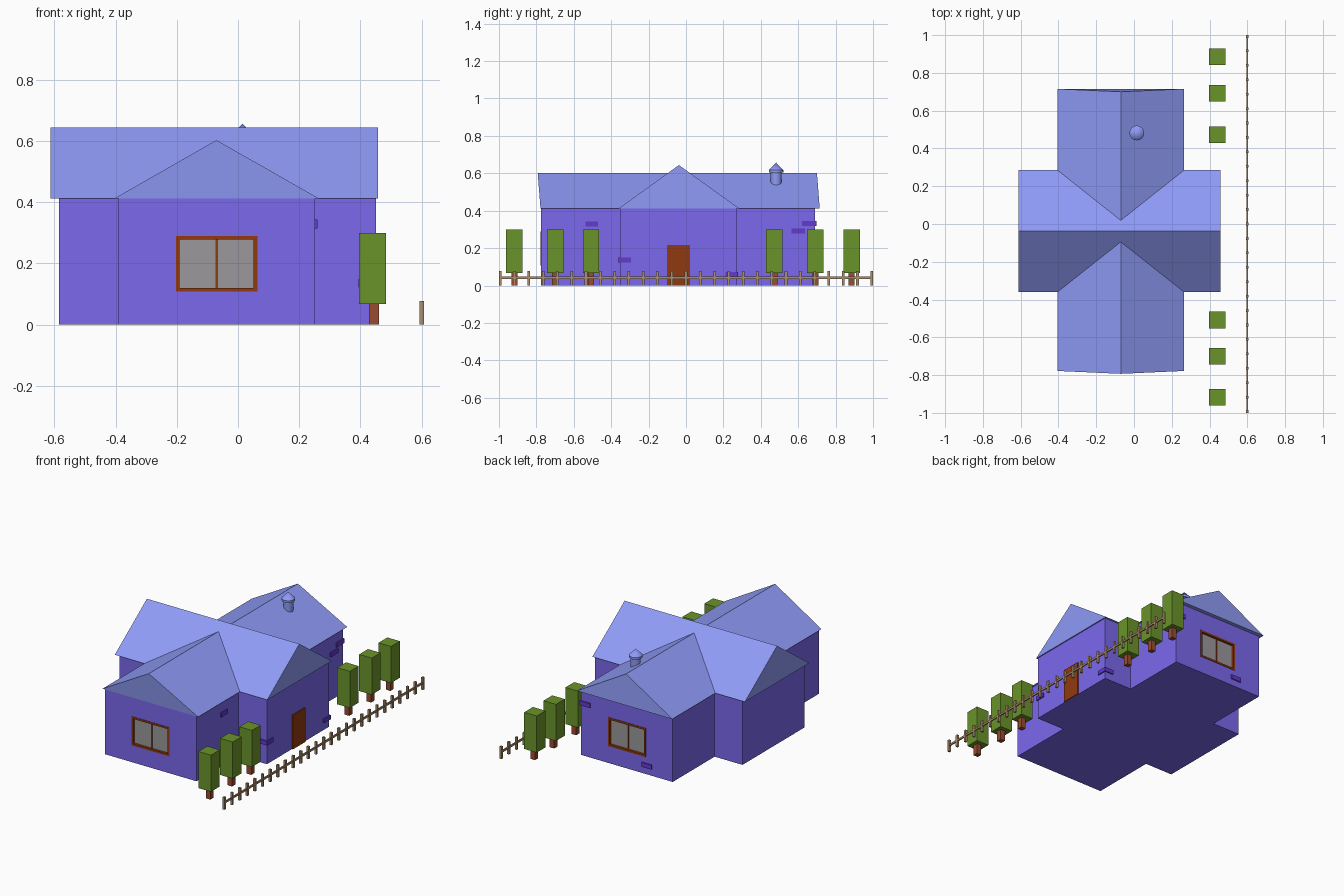
import bpy, bmesh
from mathutils import Matrix

if "Cube" in bpy.data.objects:
    bpy.data.objects.remove(bpy.data.objects["Cube"])


def material(name, r, g, b):
    m = bpy.data.materials.new(name)
    lin = [(c / 255 / 12.92) if c < 11 else ((c / 255 + 0.055) / 1.055) ** 2.4 for c in (r, g, b)]
    m.diffuse_color = (*lin, 1)
    m.use_nodes = True
    m.node_tree.nodes["Principled BSDF"].inputs["Base Color"].default_value = m.diffuse_color
    return m


WALL = material("wall_purple", 123, 104, 238)
ROOF = material("roof_blue", 143, 155, 247)
BRICK = material("brick_violet", 100, 58, 205)
WOOD = material("door_brown", 145, 58, 16)
GLASS = material("glass_grey", 155, 152, 155)
LEAF = material("leaf_green", 107, 148, 42)
TRUNK = material("trunk_brown", 152, 76, 48)
FENCE = material("fence_tan", 172, 142, 108)


def finish(name, bm, mat):
    bmesh.ops.recalc_face_normals(bm, faces=bm.faces)
    me = bpy.data.meshes.new(name)
    bm.to_mesh(me)
    bm.free()
    ob = bpy.data.objects.new(name, me)
    bpy.context.collection.objects.link(ob)
    if mat:
        me.materials.append(mat)
    return ob


def boxes(name, mat, *bounds):
    """One object from boxes given as (x0, x1, y0, y1, z0, z1)."""
    bm = bmesh.new()
    for x0, x1, y0, y1, z0, z1 in bounds:
        m = Matrix.Translation(((x0 + x1) / 2, (y0 + y1) / 2, (z0 + z1) / 2))
        m = m @ Matrix.Diagonal((x1 - x0, y1 - y0, z1 - z0, 1))
        bmesh.ops.create_cube(bm, size=1, matrix=m)
    return finish(name, bm, mat)


def gable_roof(name, tri_a, tri_b):
    """Closed prism between two end triangles."""
    bm = bmesh.new()
    a = [bm.verts.new(p) for p in tri_a]
    b = [bm.verts.new(p) for p in tri_b]
    bm.faces.new(a)
    bm.faces.new(b)
    for i in range(3):
        j = (i + 1) % 3
        bm.faces.new((a[i], a[j], b[j], b[i]))
    return finish(name, bm, ROOF)


# Cross-shaped walls
WX0, WX1, WY0, WY1 = -0.39, 0.252, -0.775, 0.69     # long wing
CX0, CX1, CY0, CY1 = -0.585, 0.45, -0.353, 0.27     # cross wing
EAVE = 0.412
plan = [(WX0, WY0), (WX1, WY0), (WX1, CY0), (CX1, CY0), (CX1, CY1), (WX1, CY1),
        (WX1, WY1), (WX0, WY1), (WX0, CY1), (CX0, CY1), (CX0, CY0), (WX0, CY0)]
bm = bmesh.new()
base = bm.faces.new([bm.verts.new((x, y, 0)) for x, y in plan])
ext = bmesh.ops.extrude_face_region(bm, geom=[base], use_keep_orig=True)
bmesh.ops.translate(bm, vec=(0, 0, EAVE),
                    verts=[v for v in ext["geom"] if isinstance(v, bmesh.types.BMVert)])
walls = finish("walls", bm, WALL)

# Roofs
gable_roof("long_roof",
           [(-0.405, -0.778, EAVE), (0.265, -0.778, EAVE), (-0.07, -0.793, 0.603)],
           [(-0.405, 0.715, EAVE), (0.265, 0.715, EAVE), (-0.07, 0.70, 0.603)])
gable_roof("cross_roof",
           [(-0.612, -0.36, EAVE), (-0.612, 0.285, EAVE), (-0.612, -0.038, 0.644)],
           [(0.457, -0.36, EAVE), (0.457, 0.285, EAVE), (0.457, -0.038, 0.644)])

# Recessed windows at both ends of the long wing
X0, X1, Z0, Z1, T, DEPTH = -0.203, 0.063, 0.108, 0.29, 0.012, 0.02
XM = (X0 + X1) / 2


def span(y, s, a, b):
    """y range from a outside to b inside the wall, s = outward direction."""
    return tuple(sorted((y + s * a, y - s * b)))


cutter = boxes("window_cutter", None,
               *[(X0, X1, *span(y, s, 0.05, DEPTH), Z0, Z1) for y, s in ((WY0, -1), (WY1, 1))])
cutter.hide_render = True
cutter.hide_viewport = True
mod = walls.modifiers.new("window_holes", "BOOLEAN")
mod.operation = "DIFFERENCE"
mod.object = cutter
for side, y, s in (("front", WY0, -1), ("back", WY1, 1)):
    d = span(y, s, 0.003, DEPTH)
    boxes(side + "_window_frame", WOOD,
          (X0, X0 + T, *d, Z0, Z1), (X1 - T, X1, *d, Z0, Z1),
          (X0 + T, X1 - T, *d, Z0, Z0 + T), (X0 + T, X1 - T, *d, Z1 - T, Z1),
          (XM - 0.004, XM + 0.004, *span(y, s, -0.008, DEPTH), Z0 + T, Z1 - T))
    boxes(side + "_window_glass", GLASS,
          (X0 + T, X1 - T, *span(y, s, -0.012, DEPTH), Z0 + T, Z1 - T))

# Door
boxes("door", WOOD, (CX1 - 0.01, CX1 + 0.007, -0.102, 0.022, 0, 0.217))

# Accent bricks, some wrapping the corners
P = 0.007
boxes("accent_bricks", BRICK,
      (WX1 - 0.02, WX1 + P, -0.537, -0.47, 0.315, 0.343),
      (0.393, CX1 + P, CY0 - P, -0.295, 0.122, 0.149),
      (0.393, CX1 + P, 0.21, CY1 + P, 0.046, 0.073),
      (WX1 - 0.02, WX1 + P, 0.563, 0.635, 0.277, 0.305),
      (0.185, WX1 + P, 0.62, WY1 + P, 0.317, 0.345),
      (-0.245, -0.175, WY1 - 0.02, WY1 + P, 0.042, 0.07))

# Chimney pipe with cone cap
bm = bmesh.new()
for r1, r2, z0, z1 in ((0.029, 0.029, 0.535, 0.615), (0.039, 0.039, 0.605, 0.618),
                       (0.039, 0.0, 0.618, 0.657)):
    bmesh.ops.create_cone(bm, cap_ends=True, segments=24, radius1=r1, radius2=r2, depth=z1 - z0,
                          matrix=Matrix.Translation((0.015, 0.482, (z0 + z1) / 2)))
bmesh.ops.remove_doubles(bm, verts=[v for v in bm.verts if v.co.z > 0.65], dist=1e-5)
chimney = finish("chimney", bm, ROOF)
bpy.context.view_layer.objects.active = chimney
chimney.select_set(True)
bpy.ops.object.shade_smooth_by_angle()

# Box trees
TX = 0.44
for i, y in enumerate((-0.918, -0.70, -0.508, 0.472, 0.692, 0.885)):
    boxes(f"tree_crown_{i}", LEAF, (TX - 0.044, TX + 0.044, y - 0.044, y + 0.044, 0.067, 0.299))
    boxes(f"tree_trunk_{i}", TRUNK, (TX - 0.012, TX + 0.02, y - 0.016, y + 0.016, 0, 0.07))

# Picket fence
FX, N = 0.6, 26
posts = [-0.993 + 1.986 * i / N for i in range(N + 1)]
boxes("fence_posts", FENCE, *[(FX - 0.007, FX + 0.007, y - 0.007, y + 0.007, 0, 0.078) for y in posts])
boxes("fence_rail", FENCE, (FX - 0.004, FX + 0.004, -0.99, 0.99, 0.036, 0.048))
